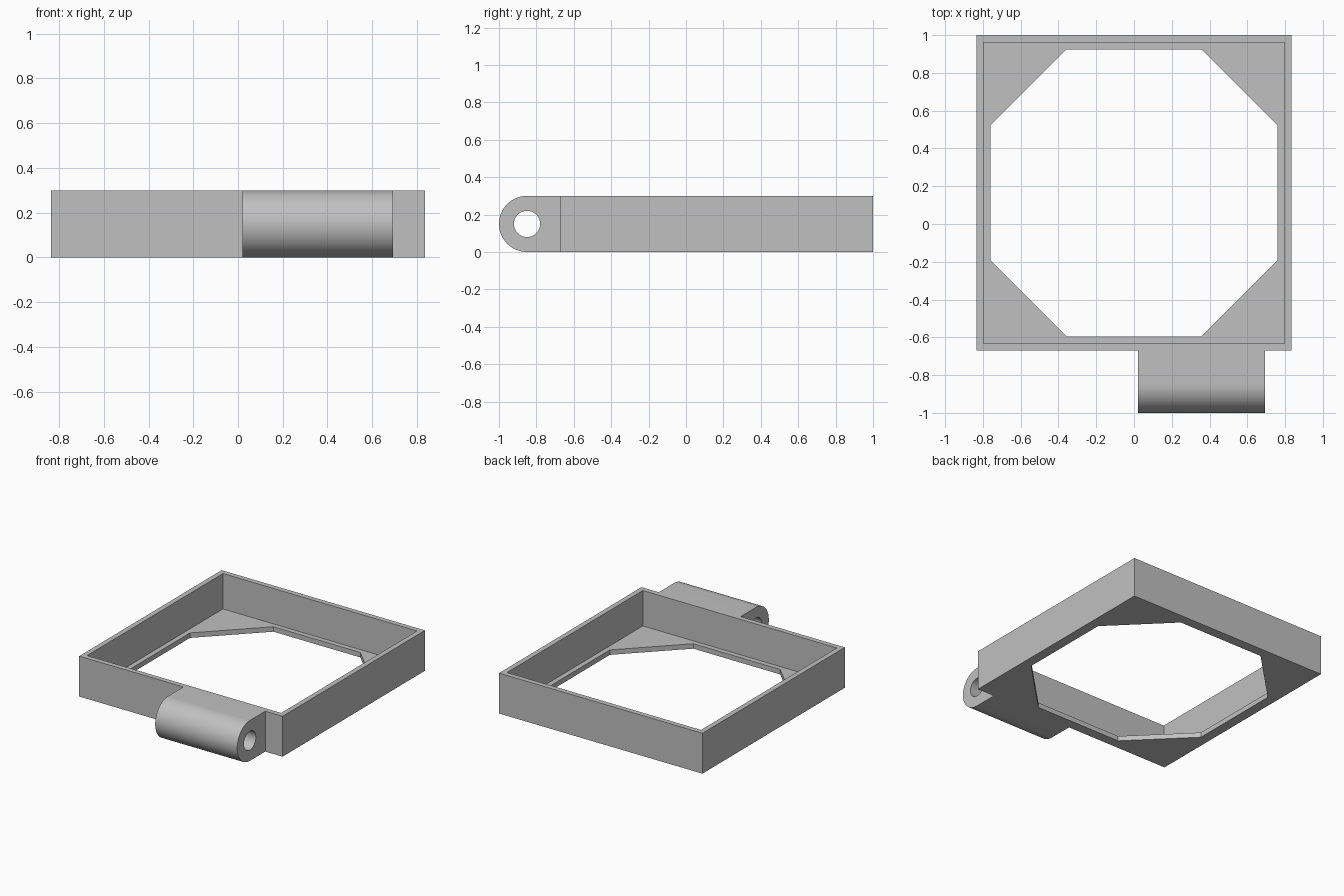
import bpy, bmesh, math
from mathutils import Vector

cube = bpy.data.objects.get("Cube")
if cube:
    bpy.data.objects.remove(cube, do_unlink=True)

grey = bpy.data.materials.new("plain_grey")
grey.use_nodes = True
COLOUR = (0.53, 0.53, 0.53, 1)
grey.diffuse_color = COLOUR
grey.node_tree.nodes["Principled BSDF"].inputs["Base Color"].default_value = COLOUR


def prism(name, outline, direction):
    """Solid made by sweeping a closed outline along a direction."""
    bm = bmesh.new()
    base = bm.faces.new([bm.verts.new(p) for p in outline])
    swept = bmesh.ops.extrude_face_region(bm, geom=[base], use_keep_orig=True)
    verts = [g for g in swept["geom"] if isinstance(g, bmesh.types.BMVert)]
    bmesh.ops.translate(bm, verts=verts, vec=Vector(direction))
    bmesh.ops.recalc_face_normals(bm, faces=bm.faces)
    mesh = bpy.data.meshes.new(name)
    bm.to_mesh(mesh)
    bm.free()
    mesh.materials.append(grey)
    obj = bpy.data.objects.new(name, mesh)
    bpy.context.collection.objects.link(obj)
    return obj


def cut(target, cutter):
    """Subtract the cutter, then discard it."""
    mod = target.modifiers.new("cut", "BOOLEAN")
    mod.operation, mod.solver, mod.object = "DIFFERENCE", "EXACT", cutter
    bpy.ops.object.select_all(action="DESELECT")
    bpy.context.view_layer.objects.active = target
    target.select_set(True)
    bpy.ops.object.modifier_apply(modifier=mod.name)
    bpy.data.objects.remove(cutter, do_unlink=True)


def chamfered(half, corner, z):
    """Square outline about the frame centre with optional cut corners."""
    points = []
    for sx, sy in ((1, 1), (-1, 1), (-1, -1), (1, -1)):
        pair = [(half, half - corner), (half - corner, half)] if corner else [(half, half)]
        if sx * sy < 0:
            pair.reverse()
        points += [(sx * x, CENTRE_Y + sy * y, z) for x, y in pair]
    return points


def arc(radius, start, end, steps, x):
    """Points on a circle about the hinge axis."""
    angles = [math.radians(start + (end - start) * i / steps) for i in range(steps + 1)]
    return [(x, AXIS_Y + radius * math.cos(a), AXIS_Z + radius * math.sin(a)) for a in angles]


HEIGHT, FLOOR = 0.3, 0.037
HALF, CENTRE_Y = 0.835, 0.165
AXIS_Y, AXIS_Z = -0.85, 0.15
LUG_X, LUG_WIDTH = 0.02, 0.673

# Square tray with an eight-sided opening in its floor
frame = prism("square_frame", chamfered(HALF, 0, 0), (0, 0, HEIGHT))
cut(frame, prism("tray_cutter", chamfered(0.797, 0, FLOOR), (0, 0, HEIGHT)))
cut(frame, prism("opening_cutter", chamfered(0.76, 0.403, -0.1), (0, 0, HEIGHT)))

# Rounded hinge lug on the front wall, bored through sideways
wall_y = CENTRE_Y - HALF
profile = arc(AXIS_Z, 90, 270, 32, LUG_X) + [(LUG_X, wall_y, 0), (LUG_X, wall_y, HEIGHT)]
lug = prism("hinge_lug", profile, (LUG_WIDTH, 0, 0))
bore = arc(0.07, 0, 360, 40, LUG_X - 0.1)[:-1]
cut(lug, prism("bore_cutter", bore, (LUG_WIDTH + 0.2, 0, 0)))
bpy.ops.object.shade_smooth_by_angle(angle=math.radians(30))
